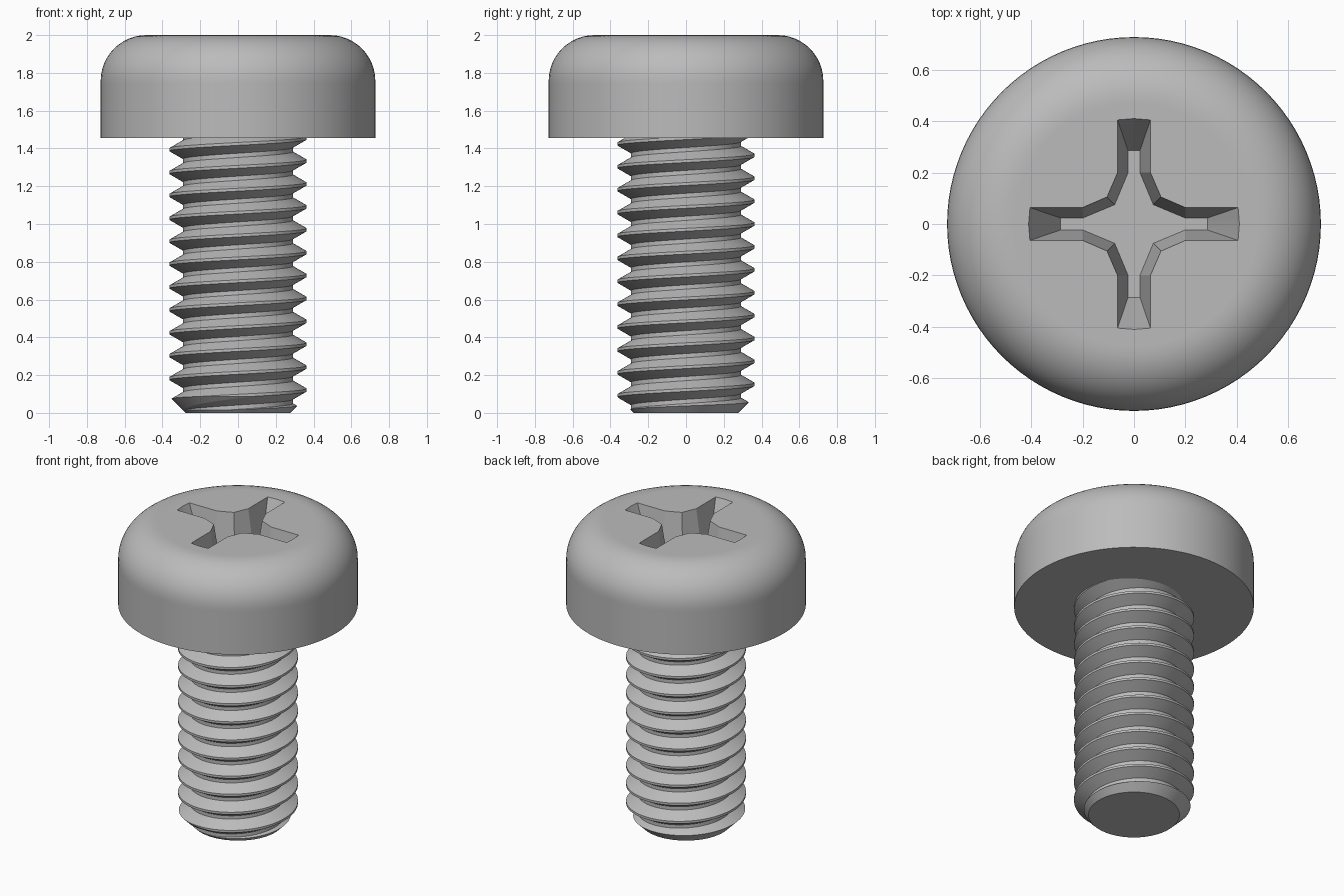
import bpy, bmesh, math

cube = bpy.data.objects.get("Cube")
if cube:
    bpy.data.objects.remove(cube, do_unlink=True)

SEGMENTS = 96
PITCH = 0.1212
HEAD_BASE = 1.4545
HEAD_R = 0.727
ROUND = 0.242

steel = bpy.data.materials.new("grey_steel")
steel.use_nodes = True
steel.diffuse_color = (0.5, 0.5, 0.5, 1)
steel.node_tree.nodes["Principled BSDF"].inputs["Base Color"].default_value = (0.5, 0.5, 0.5, 1)


def make_object(name, bm):
    bmesh.ops.recalc_face_normals(bm, faces=bm.faces[:])
    mesh = bpy.data.meshes.new(name)
    bm.to_mesh(mesh)
    bm.free()
    mesh.materials.append(steel)
    obj = bpy.data.objects.new(name, mesh)
    bpy.context.collection.objects.link(obj)
    return obj


def lathe(name, profile):
    """Spin an (r, z) profile that starts and ends on the axis."""
    bm = bmesh.new()
    verts = [bm.verts.new((r, 0, z)) for r, z in profile]
    edges = [bm.edges.new(pair) for pair in zip(verts, verts[1:])]
    bmesh.ops.spin(bm, geom=verts + edges, axis=(0, 0, 1), cent=(0, 0, 0),
                   angle=math.tau, steps=SEGMENTS)
    bmesh.ops.remove_doubles(bm, verts=bm.verts[:], dist=1e-5)
    return make_object(name, bm)


def cut(obj, cutter, operation):
    """Apply a boolean and drop the cutter."""
    cutter.hide_render = True
    bpy.ops.object.select_all(action='DESELECT')
    bpy.context.view_layer.objects.active = obj
    obj.select_set(True)
    mod = obj.modifiers.new("cut", 'BOOLEAN')
    mod.operation, mod.solver, mod.object = operation, 'EXACT', cutter
    bpy.ops.object.modifier_apply(modifier=mod.name)
    bpy.data.objects.remove(cutter, do_unlink=True)
    bpy.ops.object.shade_smooth_by_angle(angle=math.radians(12))


def helical_thread(name, minor, major, low, high):
    """Right-handed ridge; ends taper to a plain core outside the kept range."""
    crest, root = PITCH / 16, PITCH / 2 - 0.0112
    section = [(minor, -root), (major, -crest), (major, crest), (minor, root)]
    bm = bmesh.new()
    columns = []
    for i in range(SEGMENTS + 1):
        turn = i / SEGMENTS
        a = turn * math.tau
        column = []
        for k in range(-4, 18):
            for r, dz in section:
                z = PITCH * (k + turn) + dz
                if not low < z < high:
                    r, z = 0.2, min(max(z, low), high)
                column.append(bm.verts.new((r * math.cos(a), r * math.sin(a), z)))
        columns.append(column)
    for c, d in zip(columns, columns[1:]):
        for j in range(len(c) - 1):
            bm.faces.new((c[j], d[j], d[j + 1], c[j + 1]))
    bmesh.ops.remove_doubles(bm, verts=bm.verts[:], dist=1e-5)
    bmesh.ops.holes_fill(bm, edges=[e for e in bm.edges if e.is_boundary], sides=0)
    return make_object(name, bm)


# Cross recess: one arm as (top x, y) and (floor x, y), repeated four times
def cross_cutter(name, depth):
    arm = [((0.105, 0.105), (0.075, 0.075)), ((0.064, 0.2), (0.023, 0.2)),
           ((0.064, 0.405), (0.023, 0.285)), ((0, 0.41), (0, 0.285)),
           ((-0.064, 0.405), (-0.023, 0.285)), ((-0.064, 0.2), (-0.023, 0.2))]
    bm = bmesh.new()
    rings = []
    for level in (-0.1, 1):          # starts a little above the head
        ring = []
        for q in range(4):
            c, s = round(math.cos(q * math.pi / 2)), round(math.sin(q * math.pi / 2))
            for (tx, ty), (fx, fy) in arm:
                x, y = tx + (fx - tx) * level, ty + (fy - ty) * level
                ring.append(bm.verts.new((c * x - s * y, s * x + c * y, 2 - depth * level)))
        rings.append(ring)
        bm.faces.new(ring)
    top, floor = rings
    for j in range(len(top)):
        bm.faces.new((top[j - 1], top[j], floor[j], floor[j - 1]))
    return make_object(name, bm)


# Head with rounded upper edge
profile = [(0, HEAD_BASE), (HEAD_R, HEAD_BASE), (HEAD_R, 1.74)]
for i in range(13):
    a = i / 12 * math.pi / 2
    profile.append((HEAD_R - ROUND + ROUND * math.cos(a), 2 - ROUND + ROUND * math.sin(a)))
profile += [(0.47, 2), (0, 2)]
head = lathe("head", profile)
cut(head, cross_cutter("recess_cutter", 0.28), 'DIFFERENCE')

# Threaded shank, trimmed to length with a chamfered tip
shank = helical_thread("threaded_shank", 0.291, 0.3636, -0.2, 1.7)
end = HEAD_BASE + 0.005
envelope = lathe("shank_envelope", [(0, 0), (0.276, 0), (0.4, 0.124), (0.4, end), (0, end)])
cut(shank, envelope, 'INTERSECT')
